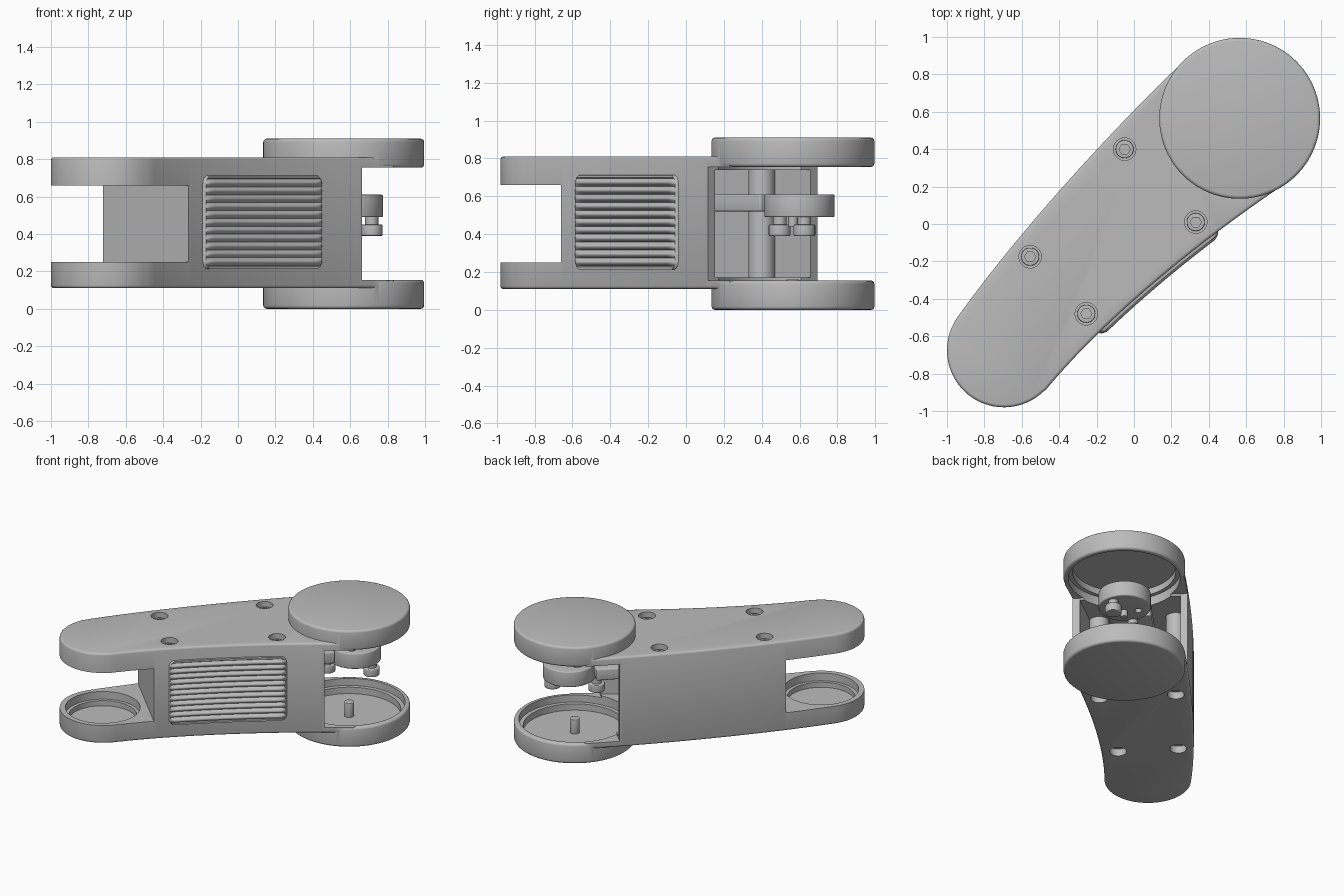
import bpy, bmesh, math
from mathutils import Vector
from mathutils.geometry import interpolate_bezier

cube = bpy.data.objects.get("Cube")
if cube:
    bpy.data.objects.remove(cube)

grey = bpy.data.materials.new("light grey plastic")
grey.use_nodes = True
COLOUR = (0.5, 0.5, 0.5, 1)
grey.diffuse_color = COLOUR
grey.node_tree.nodes["Principled BSDF"].inputs["Base Color"].default_value = COLOUR

MID = 0.455                                  # height of the symmetry plane
BIG, SMALL = Vector((0.565, 0.565)), Vector((-0.695, -0.675))
CUT_SMALL, CUT_BIG = -0.654, 0.552           # wall ends along the arm
ALONG, ACROSS = Vector((1, 1)).normalized(), Vector((1, -1)).normalized()


def make(name, bm, smooth=True):
    bmesh.ops.recalc_face_normals(bm, faces=bm.faces)
    mesh = bpy.data.meshes.new(name)
    bm.to_mesh(mesh)
    bm.free()
    ob = bpy.data.objects.new(name, mesh)
    bpy.context.collection.objects.link(ob)
    mesh.materials.append(grey)
    return ob


def activate(ob):
    bpy.ops.object.select_all(action='DESELECT')
    ob.select_set(True)
    bpy.context.view_layer.objects.active = ob


def apply(ob, kind, **settings):
    mod = ob.modifiers.new(kind.lower(), kind)
    for key, value in settings.items():
        setattr(mod, key, value)
    activate(ob)
    bpy.ops.object.modifier_apply(modifier=mod.name)


def combine(ob, tools, operation):
    for tool in tools:
        tool.hide_render = True
        apply(ob, 'BOOLEAN', object=tool, operation=operation, solver='EXACT')
        bpy.data.objects.remove(tool)


def prism(name, points, z0, z1, bevel=0):
    bm = bmesh.new()
    face = bm.faces.new([bm.verts.new((p[0], p[1], z0)) for p in points])
    ext = bmesh.ops.extrude_face_region(bm, geom=[face])
    verts = [v for v in ext["geom"] if isinstance(v, bmesh.types.BMVert)]
    bmesh.ops.translate(bm, vec=(0, 0, z1 - z0), verts=verts)
    ob = make(name, bm)
    if bevel:
        apply(ob, 'BEVEL', width=bevel, segments=3, limit_method='ANGLE',
              angle_limit=math.radians(50))
    return ob


def arc(centre, radius, a0, a1, n):
    angles = [math.radians(a0 + (a1 - a0) * i / n) for i in range(n + 1)]
    return [centre + radius * Vector((math.cos(a), math.sin(a))) for a in angles]


def disc(name, centre, radius, z0, z1, sides=48, bevel=0):
    return prism(name, arc(Vector(centre), radius, 0, 360, sides)[:-1], z0, z1, bevel)


def box(name, s, t, z0, z1, length, width, bevel=0):
    c = ALONG * s + ACROSS * t
    pts = [c + ALONG * length / 2 * i + ACROSS * width / 2 * j
           for i, j in ((-1, -1), (1, -1), (1, 1), (-1, 1))]
    return prism(name, pts, z0, z1, bevel)


def both(z0, z1):
    """A height range and its mirror image about the middle."""
    return (z0, z1), (2 * MID - z1, 2 * MID - z0)


# Outline of the arm, counter-clockwise
def curve(points, n=40):
    return interpolate_bezier(*[Vector(p) for p in points], n)


right_side = curve([(-0.47, -0.885), (-0.15, -0.5), (0.35, -0.09), (0.83, 0.23)])
left_side = curve([(0.25, 0.855), (-0.12, 0.5), (-0.6, -0.02), (-0.94, -0.493)])
outline = (right_side + arc(BIG, 0.4, -45, 130, 40) + left_side
           + arc(SMALL, 0.305, 147, 313, 40))
count = len(outline)
inset = []
for i, p in enumerate(outline):
    d = (outline[(i + 1) % count] - outline[i - 1]).normalized()
    inset.append(p + 0.05 * Vector((-d.y, d.x)))

# Shell with its two round joint covers
shell = prism("arm_shell", outline, 0.11, 0.81, 0.016)
covers = [disc("cover", BIG, 0.43, z0, z1, 96, 0.018) for z0, z1 in both(0, 0.155)]
collars = [disc("collar", BIG, 0.437, z0, z1, 96, 0.008) for z0, z1 in both(0.095, 0.125)]
combine(shell, covers, 'UNION')
cutters = [
    box("small_gap", CUT_SMALL - 1, 0, 0.25, 0.66, 2, 3),
    box("big_gap", CUT_BIG + 1, 0, 0.155, 0.755, 2, 3),
    prism("hollow", [p for p in inset if CUT_SMALL - 0.02 < p.dot(ALONG) < CUT_BIG + 0.1],
          0.17, 0.74),
    disc("dish", BIG, 0.395, 0.1, 0.81, 96), disc("dish_floor", BIG, 0.365, 0.05, 0.86, 96),
    disc("cup", SMALL, 0.265, 0.19, 0.72, 64), disc("cup_floor", SMALL, 0.24, 0.15, 0.76, 64),
]
SCREWS = [(-0.05, 0.40), (0.33, 0.01), (-0.555, -0.175), (-0.255, -0.48)]
for spot in SCREWS:
    cutters += [disc("bore", spot, 0.06, z0, z1, 32) for z0, z1 in both(0.05, 0.2)]
combine(shell, cutters, 'DIFFERENCE')
for c in collars:
    bpy.data.objects.remove(c)

# Screw posts and socket screws
for i, spot in enumerate(SCREWS):
    disc(f"screw_post_{i}", spot, 0.07, 0.165, 0.745, 32)
    head = disc(f"screw_head_{i}", spot, 0.048, 0.74, 0.775, 32, 0.004)
    combine(head, [disc("socket", spot, 0.03, 0.755, 0.8, 6)], 'DIFFERENCE')

# Inner supports
box("small_end_bracket", -0.51, -0.04, 0.51, 0.61, 0.12, 0.4, 0.01)
box("bulkhead", -0.25, -0.06, 0.165, 0.745, 0.06, 0.66)
box("horn_arm", 0.3, -0.03, 0.52, 0.61, 0.75, 0.3, 0.01)

# Joint horn with its screws and pins
hub = disc("joint_horn", (0.59, 0.6), 0.185, 0.49, 0.61, 64, 0.008)
combine(hub, [disc("hole", BIG + ACROSS * 0.1 * k, 0.025, 0.4, 0.7, 16) for k in (-1, 1)],
        'DIFFERENCE')
for i, spot in enumerate([(0.425, 0.495), (0.715, 0.625)]):
    disc(f"horn_screw_shank_{i}", spot, 0.035, 0.44, 0.5, 24)
    disc(f"horn_screw_head_{i}", spot, 0.058, 0.39, 0.45, 24, 0.006)
disc("horn_centre_pin", BIG, 0.025, 0.44, 0.5, 20)
disc("lower_pivot_pin", BIG, 0.035, 0.045, 0.16, 24, 0.005)

# Ribbed grip panel following the curved wall
path = curve([(-0.47, -0.885), (-0.15, -0.5), (0.35, -0.09), (0.83, 0.23)], 201)
ROWS, COLS, RIBS = 120, 32, 11
Z0, Z1, CORNER, T0, T1 = 0.21, 0.715, 0.05, 50, 149
bm = bmesh.new()
grid = []
for r in range(ROWS + 1):
    z = Z0 + (Z1 - Z0) * r / ROWS
    edge = min(z - Z0, Z1 - z)
    d = max(0, CORNER - edge)
    shrink = (CORNER - math.sqrt(max(0, CORNER ** 2 - d * d))) / 0.9
    wave = abs(math.sin(math.pi * RIBS * (z - Z0 - 0.02) / (Z1 - Z0 - 0.04)))
    row = []
    for c in range(COLS + 1):
        u = shrink + (1 - 2 * shrink) * c / COLS
        k = T0 + (T1 - T0) * u
        i = int(k)
        p = path[i].lerp(path[i + 1], k - i)
        d = (path[i + 1] - path[i]).normalized()
        border = c in (0, COLS) or r in (0, ROWS)
        near = c in (1, COLS - 1) or edge < 0.02
        h = -0.02 if border else 0.014 if near else 0.006 + 0.02 * wave
        q = p + h * Vector((d.y, -d.x))
        row.append(bm.verts.new((q.x, q.y, z)))
    grid.append(row)
for a, b in zip(grid, grid[1:]):
    for c in range(COLS):
        bm.faces.new((a[c], a[c + 1], b[c + 1], b[c]))
make("grip_panel", bm)

# Smooth curved faces, sharp rims
for ob in list(bpy.context.collection.objects):
    if ob.type == 'MESH' and ob.data.materials[:1] == [grey]:
        activate(ob)
        bpy.ops.object.shade_smooth_by_angle(angle=math.radians(35))
